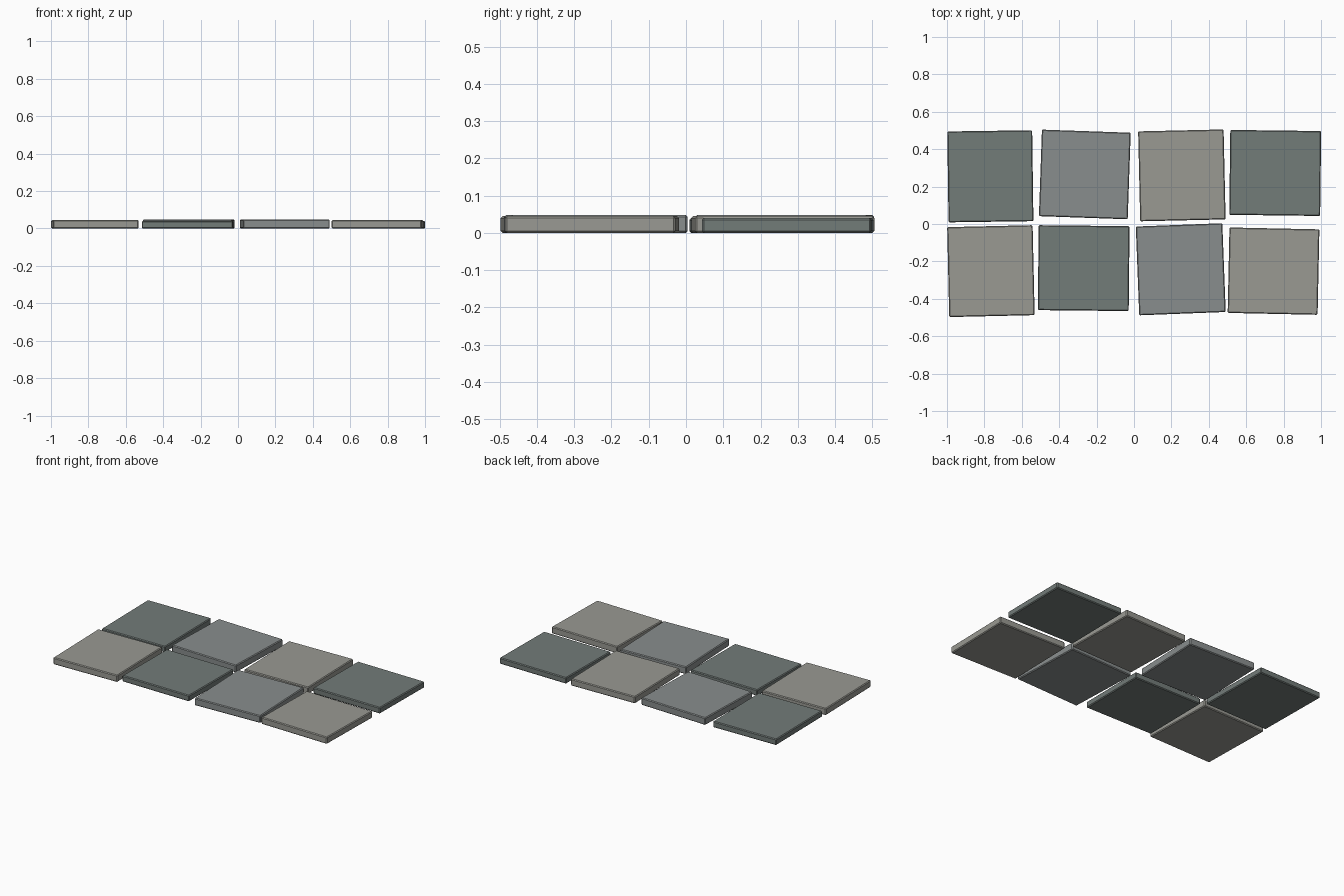
import bpy, bmesh
from math import radians

if "Cube" in bpy.data.objects:
    bpy.data.objects.remove(bpy.data.objects["Cube"])

def mat(name, col):
    m = bpy.data.materials.new(name)
    m.diffuse_color = (*col, 1)
    m.use_nodes = True
    m.node_tree.nodes["Principled BSDF"].inputs["Base Color"].default_value = m.diffuse_color
    return m

# stone types: width, depth, height, material
STONES = {
    "dark": (0.486, 0.454, 0.040, mat("dark_stone", (0.17, 0.20, 0.19))),
    "mid": (0.475, 0.463, 0.048, mat("mid_stone", (0.25, 0.27, 0.27))),
    "light": (0.457, 0.481, 0.045, mat("light_stone", (0.32, 0.32, 0.29))),
}

def paver(name, kind, x, y, deg, turned=False):
    """Bevelled stone slab resting on z = 0; turned swaps width and depth."""
    w, d, h, m = STONES[kind]
    if turned:
        w, d = d, w
    bm = bmesh.new()
    bmesh.ops.create_cube(bm, size=1)
    for v in bm.verts:
        v.co = (v.co.x * w, v.co.y * d, (v.co.z + 0.5) * h)
    bmesh.ops.bevel(bm, geom=bm.edges[:], offset=0.005, segments=1,
                    profile=0.5, affect='EDGES')
    me = bpy.data.meshes.new(name)
    bm.to_mesh(me)
    bm.free()
    me.materials.append(m)
    ob = bpy.data.objects.new(name, me)
    ob.location = (x, y, 0)
    ob.rotation_euler.z = radians(deg)
    bpy.context.collection.objects.link(ob)

# back row
paver("paver_back_1", "dark", -0.768, 0.255, 0.8, True)
paver("paver_back_2", "mid", -0.263, 0.265, -2.0)
paver("paver_back_3", "light", 0.256, 0.260, 1.3)
paver("paver_back_4", "dark", 0.755, 0.273, -0.7)
# front row
paver("paver_front_1", "light", -0.765, -0.252, 1.3)
paver("paver_front_2", "dark", -0.269, -0.236, -0.6)
paver("paver_front_3", "mid", 0.250, -0.242, 2.2, True)
paver("paver_front_4", "light", 0.746, -0.252, -1.2, True)
